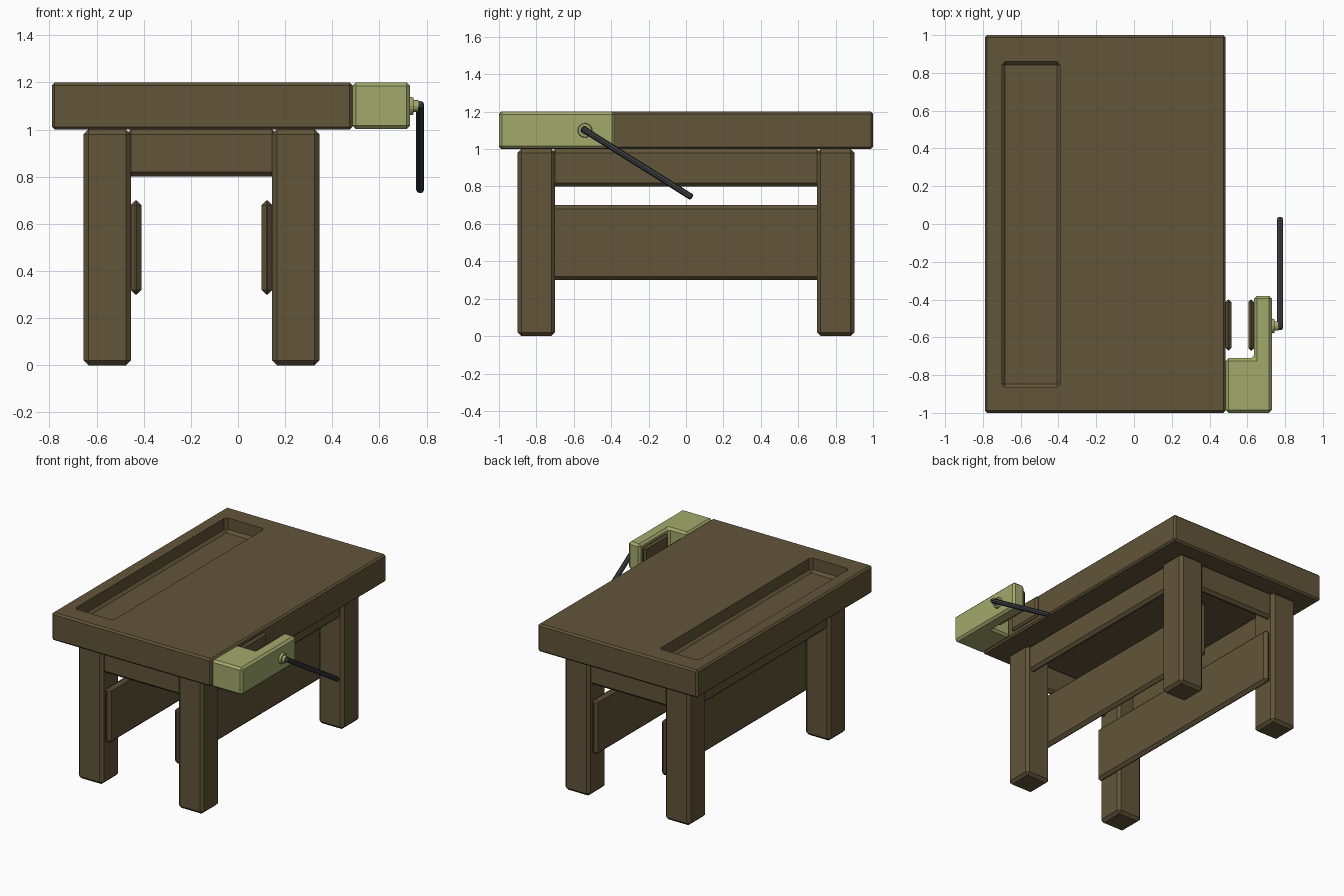
import bpy
import bmesh
from mathutils import Vector

cube = bpy.data.objects.get("Cube")
if cube:
    bpy.data.objects.remove(cube, do_unlink=True)


def material(name, rgb):
    m = bpy.data.materials.new(name)
    m.use_nodes = True
    color = (*rgb, 1)
    m.diffuse_color = color
    m.node_tree.nodes["Principled BSDF"].inputs["Base Color"].default_value = color
    return m


WOOD = material("brown wood", (0.122, 0.091, 0.041))
GREEN = material("pale green paint", (0.36, 0.4, 0.147))
STEEL = material("dark steel", (0.045, 0.05, 0.055))


def finish(name, bm, mat, bevel=0.0):
    bmesh.ops.recalc_face_normals(bm, faces=bm.faces)
    if bevel:
        bmesh.ops.bevel(bm, geom=bm.edges[:], offset=bevel, segments=1,
                        affect='EDGES', clamp_overlap=True)
    mesh = bpy.data.meshes.new(name)
    bm.to_mesh(mesh)
    bm.free()
    mesh.materials.append(mat)
    ob = bpy.data.objects.new(name, mesh)
    bpy.context.collection.objects.link(ob)
    return ob


def box(name, x, y, z, mat=WOOD, bevel=0.02):
    """Chamfered box spanning the given ranges."""
    bm = bmesh.new()
    bmesh.ops.create_cube(bm, size=1)
    for v in bm.verts:
        v.co = [a + (b - a) * (c + 0.5) for c, (a, b) in zip(v.co, (x, y, z))]
    return finish(name, bm, mat, bevel)


def rod(name, start, end, r1, r2, mat, sides, bevel=0.0):
    """Cylinder or cone between two points."""
    a, b = Vector(start), Vector(end)
    bm = bmesh.new()
    bmesh.ops.create_cone(bm, cap_ends=True, segments=sides,
                          radius1=r1, radius2=r2, depth=(b - a).length)
    if bevel:
        caps = [e for e in bm.edges if abs(e.verts[0].co.z - e.verts[1].co.z) < 1e-4]
        bmesh.ops.bevel(bm, geom=caps, offset=bevel, segments=1, affect='EDGES')
    turn = Vector((0, 0, 1)).rotation_difference(b - a)
    for v in bm.verts:
        v.co = turn @ v.co + (a + b) / 2
    return finish(name, bm, mat)


# Bench top with a sunken tool tray
top = box("bench_top", (-0.79, 0.485), (-1, 1), (1.0, 1.2), bevel=0.012)
cutter = box("tray_cutter", (-0.7, -0.39), (-0.865, 0.86), (1.1, 1.3), bevel=0.018)
cutter.hide_render = True
cut = top.modifiers.new("tray", 'BOOLEAN')
cut.operation = 'DIFFERENCE'
cut.solver = 'EXACT'
cut.object = cutter
bpy.context.view_layer.objects.active = top
bpy.ops.object.modifier_apply(modifier=cut.name)
bpy.data.objects.remove(cutter, do_unlink=True)

# Legs, aprons and stretchers, mirrored about the middle of the frame
MID = -0.155


def span(center, side, near, far):
    return tuple(sorted((center + side * near, center + side * far)))


for sx, lr in ((-1, "right"), (1, "left")):
    for sy, fb in ((-1, "front"), (1, "back")):
        box(f"{fb}_{lr}_leg", span(MID, sx, 0.3, 0.5), span(0, sy, 0.7, 0.9), (0, 1.0))
    box(f"{lr}_apron", span(MID, sx, 0.425, 0.475), (-0.72, 0.72), (0.8, 1.0))
    box(f"{lr}_stretcher", span(MID, sx, 0.255, 0.301), (-0.88, 0.88), (0.3, 0.7))
for sy, fb in ((-1, "front"), (1, "back")):
    box(f"{fb}_apron", (MID - 0.32, MID + 0.32), span(0, sy, 0.825, 0.875), (0.8, 1.0))

# Vise body, an L-shaped profile raised to the bench height
outline = [(0.485, -1), (0.73, -1), (0.73, -0.38), (0.635, -0.38),
           (0.635, -0.71), (0.485, -0.71)]
bm = bmesh.new()
base = bm.faces.new([bm.verts.new((x, y, 1.002)) for x, y in outline])
raised = bmesh.ops.extrude_face_region(bm, geom=[base])["geom"]
bmesh.ops.translate(bm, vec=(0, 0, 0.198),
                    verts=[g for g in raised if isinstance(g, bmesh.types.BMVert)])
finish("vise_body", bm, GREEN, 0.015)

# Wooden jaw pads
for name, x in (("inner_jaw_pad", 0.484), ("outer_jaw_pad", 0.605)):
    box(name, (x, x + 0.031), (-0.67, -0.4), (1.02, 1.18), bevel=0.014)

# Screw collar and handle
Y, Z = -0.54, 1.1
rod("screw_collar", (0.725, Y, Z), (0.745, Y, Z), 0.04, 0.036, GREEN, 16)
rod("screw_end", (0.74, Y, Z), (0.765, Y, Z), 0.025, 0.025, GREEN, 12)
rod("vise_handle", (0.773, -0.557, 1.111), (0.773, 0.033, 0.741),
    0.017, 0.017, STEEL, 8, 0.007)
